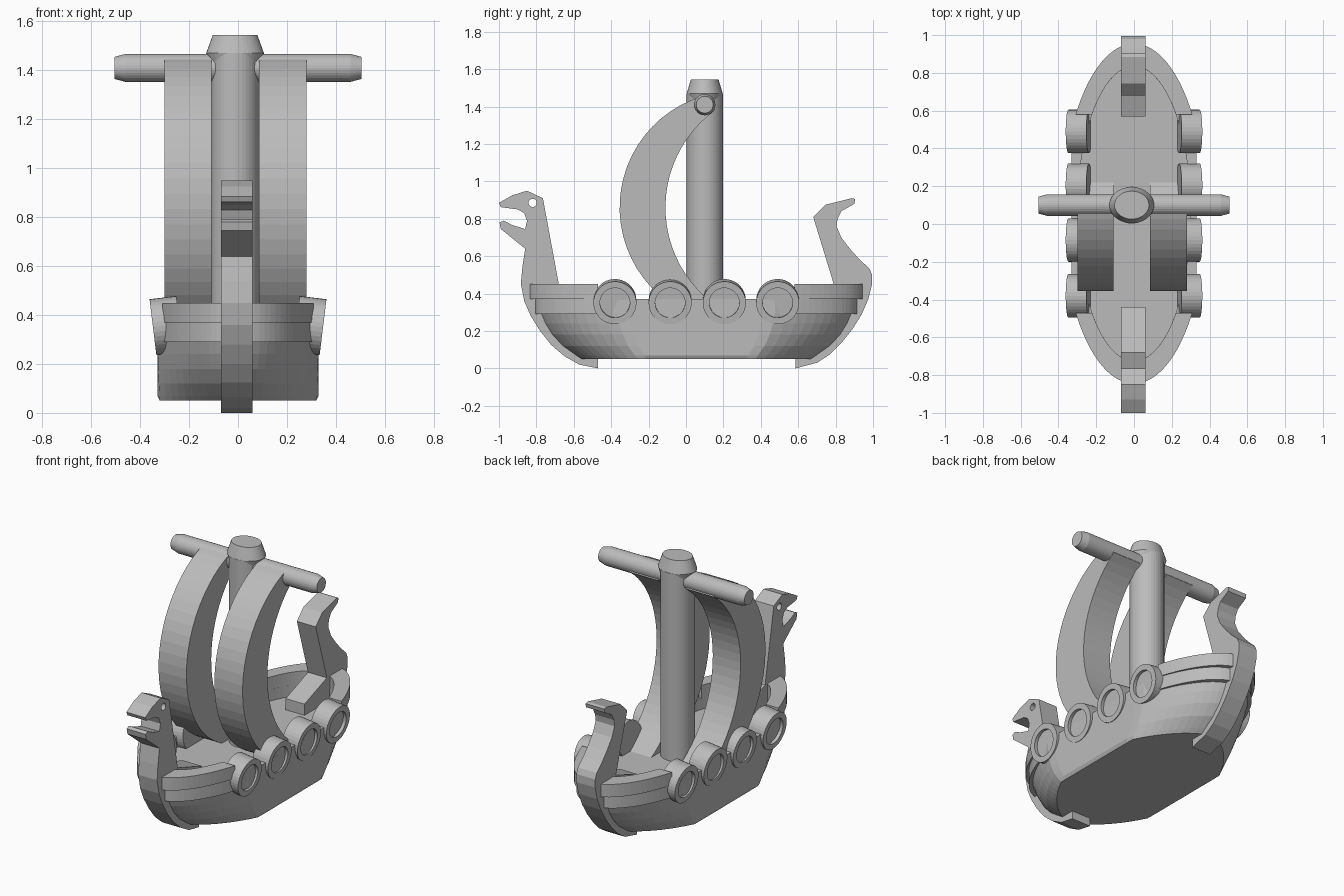
import bpy, bmesh, math
from mathutils import Matrix

old = bpy.data.objects.get("Cube")
if old:
    bpy.data.objects.remove(old, do_unlink=True)

grey = bpy.data.materials.new("plain_grey")
grey.use_nodes = True
grey.diffuse_color = (0.5, 0.5, 0.5, 1)
grey.node_tree.nodes["Principled BSDF"].inputs["Base Color"].default_value = (0.5, 0.5, 0.5, 1)

MID = 0.055     # y of the hull's middle
BEAM = 0.33     # half width of the flat sides


def finish(name, bm):
    bmesh.ops.recalc_face_normals(bm, faces=bm.faces)
    mesh = bpy.data.meshes.new(name)
    bm.to_mesh(mesh)
    bm.free()
    mesh.materials.append(grey)
    obj = bpy.data.objects.new(name, mesh)
    bpy.context.collection.objects.link(obj)
    return obj


def prism(name, points, shift):
    """Extrude a flat outline of 3D points along a vector."""
    bm = bmesh.new()
    face = bm.faces.new([bm.verts.new(p) for p in points])
    new = bmesh.ops.extrude_face_region(bm, geom=[face], use_keep_orig=True)["geom"]
    bmesh.ops.translate(bm, vec=shift, verts=[v for v in new if isinstance(v, bmesh.types.BMVert)])
    return finish(name, bm)


def side_prism(name, outline, lo, hi):
    return prism(name, [(lo, y, z) for y, z in outline], (hi - lo, 0, 0))


def lathe(name, profile, matrix, steps=40):
    """Spin a (radius, height) profile about z, then place it."""
    bm = bmesh.new()
    verts = [bm.verts.new((r, 0, h)) for r, h in profile]
    edges = [bm.edges.new(pair) for pair in zip(verts, verts[1:])]
    bmesh.ops.spin(bm, geom=verts + edges, cent=(0, 0, 0), axis=(0, 0, 1),
                   angle=math.tau, steps=steps)
    bmesh.ops.remove_doubles(bm, verts=bm.verts, dist=0.0001)
    bm.transform(matrix)
    return finish(name, bm)


def half_width(t, length, width, power):
    return width * max(0, 1 - abs(t / length) ** power) ** (1 / power)


def lens_ring(z, length, width, power, clip, n=36):
    ring = []
    for i in range(2 * n):
        a = math.pi * i / n
        t = length * math.cos(a)
        x = min(clip, half_width(t, length, width, power))
        ring.append((x if i <= n else -x, MID + t, z))
    return ring


# Hull: lofted outline with flat sides and a sunken deck
levels = [(0.05, 0.63), (0.07, 0.66), (0.12, 0.73), (0.18, 0.785), (0.24, 0.82),
          (0.29, 0.84), (0.37, 0.845)]
rings = []
for z, length in levels:
    k = (z - 0.05) / 0.32
    rings.append(lens_ring(z, length, 0.41 - 0.03 * k, 1.6 + 0.4 * k,
                           BEAM if z > 0.05 else BEAM - 0.01))
rings += [lens_ring(z, 0.78, 0.3, 2, BEAM) for z in (0.37, 0.3)]
bm = bmesh.new()
loops = [[bm.verts.new(p) for p in ring] for ring in rings]
for low, high in zip(loops, loops[1:]):
    for i in range(len(low)):
        j = (i + 1) % len(low)
        bm.faces.new((low[i], low[j], high[j], high[i]))
bm.faces.new(loops[0])
bm.faces.new(loops[-1])
finish("hull", bm)


# Stepped rails at both ends
def rail_arc(length, width, start, end, n=16):
    arc = []
    for i in range(-n, n + 1):
        a = math.acos(start / length) * i / n
        t = length * math.cos(a)
        x = min(BEAM + 0.001, half_width(t, length, width, 2))
        arc.append((math.copysign(x, i) if i else 0, MID + end * t))
    return arc


for label, end in (("bow", -1), ("stern", 1)):
    for part, length, z in (("lower", 0.87, 0.29), ("upper", 0.9, 0.37)):
        outline = rail_arc(length, 0.38, 0.525, end) + rail_arc(0.78, 0.3, 0.525, end)[::-1]
        prism(f"{label}_{part}_rail", [(x, y, z) for x, y in outline], (0, 0, 0.08))

# Carved bow post with head and open mouth
bow = [(-0.47, 0), (-0.57, 0.02), (-0.65, 0.065), (-0.72, 0.125), (-0.78, 0.2), (-0.83, 0.28),
       (-0.865, 0.36), (-0.883, 0.45), (-0.875, 0.54), (-0.86, 0.64), (-0.99, 0.745),
       (-0.997, 0.78), (-0.975, 0.79), (-0.93, 0.767), (-0.86, 0.745), (-0.85, 0.79),
       (-0.865, 0.83), (-0.9, 0.85), (-0.99, 0.862), (-1, 0.885), (-0.93, 0.925),
       (-0.85, 0.95), (-0.765, 0.91), (-0.68, 0.45), (-0.44, 0.37), (-0.44, 0.29),
       (-0.6, 0.2), (-0.55, 0.055), (-0.47, 0.055)]
bow_post = side_prism("bow_post", bow, -0.07, 0.06)
eye = lathe("eye_cutter", [(0, -0.2), (0.022, -0.2), (0.022, 0.2), (0, 0.2)],
            Matrix.Translation((0, -0.82, 0.885)) @ Matrix.Rotation(math.pi / 2, 4, 'Y'), 20)
eye.hide_render = True
eye.hide_set(True)
cut = bow_post.modifiers.new("eye_hole", 'BOOLEAN')
cut.object = eye
cut.operation = 'DIFFERENCE'
cut.solver = 'EXACT'

# Curled stern post
stern = [(0.585, 0), (0.7, 0.03), (0.77, 0.075), (0.83, 0.135), (0.89, 0.21), (0.94, 0.29),
         (0.975, 0.37), (0.995, 0.45), (0.995, 0.5), (0.98, 0.535), (0.93, 0.58), (0.88, 0.635),
         (0.83, 0.7), (0.805, 0.76), (0.81, 0.8), (0.83, 0.84), (0.9, 0.88), (0.905, 0.905),
         (0.885, 0.91), (0.745, 0.875), (0.68, 0.81), (0.79, 0.45), (0.57, 0.37), (0.57, 0.29),
         (0.7, 0.2), (0.66, 0.055), (0.585, 0.055)]
side_prism("stern_post", stern, -0.07, 0.06)

# Mast, its flared cap, and the yard
lathe("mast", [(0, 0.28), (0.098, 0.28), (0.098, 1.47), (0, 1.47)],
      Matrix.Translation((-0.012, 0.1, 0)))
lathe("mast_cap", [(0, 1.4), (0.08, 1.4), (0.087, 1.44), (0.096, 1.47), (0.074, 1.545), (0, 1.545)],
      Matrix.Translation((-0.012, 0.1, 0)) @ Matrix.Diagonal((1.23, 1, 1, 1)))
lathe("yard", [(0, -0.505), (0.045, -0.505), (0.057, -0.46), (0.057, 0.46), (0.045, 0.505), (0, 0.505)],
      Matrix.Translation((0, 0.1, 1.41)) @ Matrix.Rotation(math.pi / 2, 4, 'Y'), 32)


# Crescent sails either side of the mast
def sail_arc(centre, radius, low, high, n=24):
    a0, a1 = (math.asin((z - 0.86) / radius) for z in (low, high))
    steps = [a0 + (a1 - a0) * i / n for i in range(n + 1)]
    return [(centre - radius * math.cos(a), 0.86 + radius * math.sin(a)) for a in steps]


crescent = sail_arc(0.267, 0.622, 0.29, 1.455) + sail_arc(0.531, 0.641, 0.29, 1.38)[::-1]
side_prism("right_sail", crescent, -0.3, -0.108)
side_prism("left_sail", crescent, 0.085, 0.28)

# Rimmed shields along both sides, leaning outward
shield = [(0, -0.055), (0.115, -0.055), (0.115, 0.055), (0.08, 0.055), (0.08, 0.035), (0, 0.035)]
for label, side in (("right", -1), ("left", 1)):
    for i, y in enumerate((-0.38, -0.085, 0.205, 0.49)):
        place = Matrix.Translation((side * 0.293, y, 0.357))
        lathe(f"{label}_shield_{i + 1}", shield,
              place @ Matrix.Rotation(side * math.radians(97), 4, 'Y'), 36)
